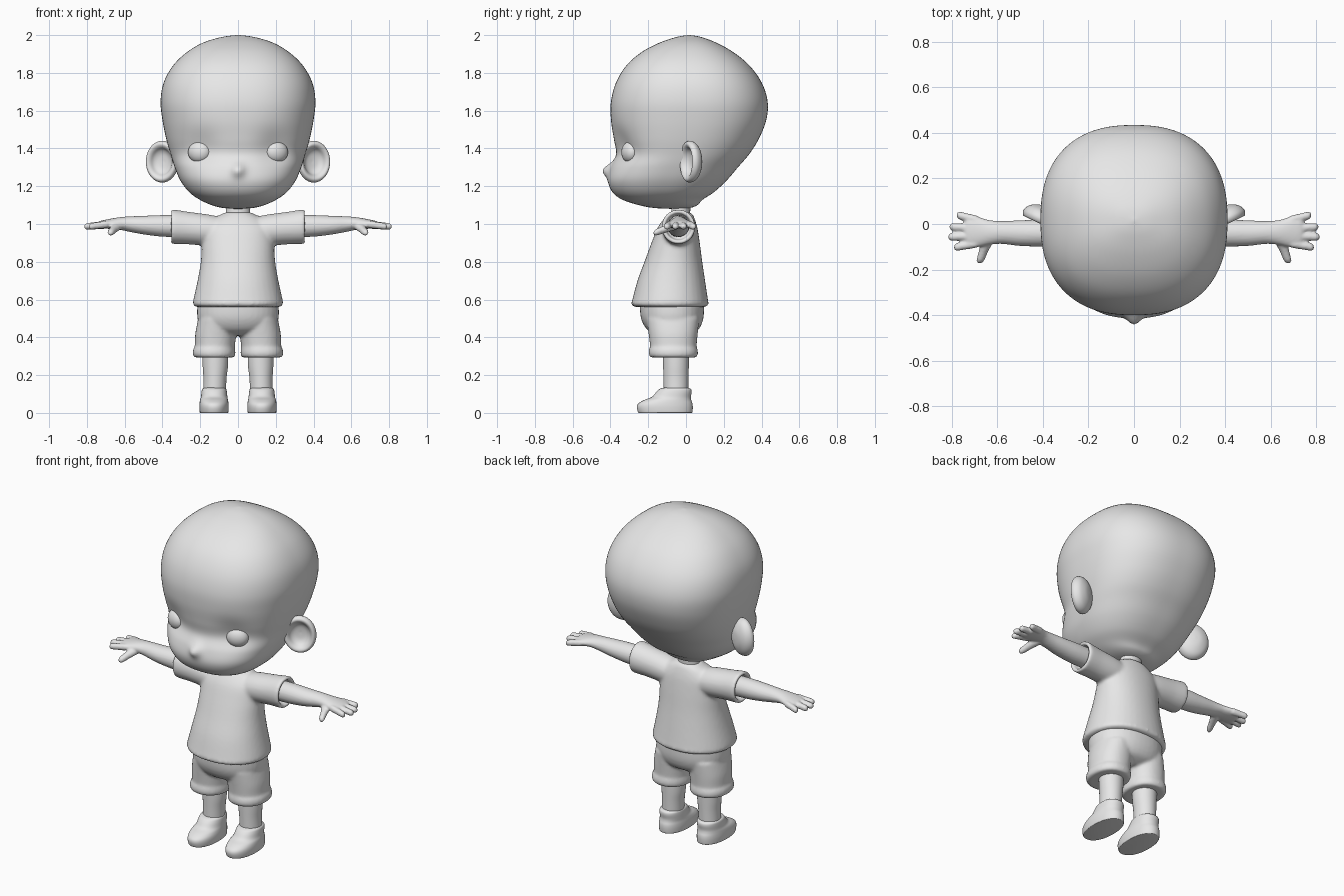
import bpy, bmesh, math
from mathutils import Matrix, Vector

grey = bpy.data.materials.new("plain_grey")
grey.diffuse_color = (0.8, 0.8, 0.8, 1)


def spline(rows, sub):
    """Smoothly interpolate cross-section rows."""
    out = []
    for i in range(len(rows) - 1):
        p0, p1, p2, p3 = (rows[max(0, min(len(rows) - 1, i + k))] for k in (-1, 0, 1, 2))
        for j in range(sub):
            t = j / sub
            out.append([0.5 * (2 * b + (c - a) * t + (2 * a - 5 * b + 4 * c - d) * t * t
                               + (3 * b - a - 3 * c + d) * t ** 3)
                        for a, b, c, d in zip(p0, p1, p2, p3)])
    return out + [list(rows[-1])]


def loft(bm, axis, rows, n=2.0, seg=40, sub=4, s=1):
    """Superellipse rings (position, centre a, centre b, radius a, radius b); s mirrors x."""
    rings = []
    for t, ca, cb, ra, rb in spline(rows, sub):
        ra, rb, ring = max(ra, 0.001), max(rb, 0.001), []
        for k in range(seg):
            w = 2 * math.pi * k / seg
            c, d = math.cos(w), math.sin(w)
            # ellipse angle with superellipse swell
            r = (abs(c) ** n + abs(d) ** n) ** (-1 / n)
            a, b = ca + ra * r * c, cb + rb * r * d
            x, y, z = {'x': (t, a, b), 'y': (a, t, b), 'z': (a, b, t)}[axis]
            ring.append(bm.verts.new((s * x, y, z)))
        rings.append(ring)
    for p, q in zip(rings, rings[1:]):
        for k in range(seg):
            m = (k + 1) % seg
            bm.faces.new((p[k], p[m], q[m], q[k]))
    bm.faces.new(rings[0][::-1])
    bm.faces.new(rings[-1])


def finish(name, bm, mirror=False, voxel=0, smooth=4):
    bmesh.ops.recalc_face_normals(bm, faces=bm.faces[:])
    me = bpy.data.meshes.new(name)
    bm.to_mesh(me)
    bm.free()
    me.materials.append(grey)
    ob = bpy.data.objects.new(name, me)
    bpy.context.collection.objects.link(ob)
    bpy.ops.object.select_all(action='DESELECT')
    ob.select_set(True)
    bpy.context.view_layer.objects.active = ob
    bpy.ops.object.shade_smooth_by_angle(angle=math.radians(50))
    if voxel:
        rm = ob.modifiers.new("blend", 'REMESH')
        rm.mode = 'VOXEL'
        rm.voxel_size = voxel
        rm.use_smooth_shade = True
        sm = ob.modifiers.new("relax", 'SMOOTH')
        sm.factor, sm.iterations = 0.5, smooth
    if mirror:
        ob.modifiers.new("mirror", 'MIRROR')
    return ob


# Head: rows of height, front, back, half width
head_rows = [(1.08, -.07, -.05, .01), (1.085, -.17, .02, .08), (1.1, -.25, .06, .14),
             (1.13, -.34, .09, .205), (1.17, -.39, .15, .26), (1.23, -.413, .215, .305),
             (1.3, -.4, .275, .335), (1.37, -.37, .335, .357), (1.45, -.382, .385, .38),
             (1.55, -.397, .425, .4), (1.65, -.397, .432, .41), (1.75, -.37, .4, .393),
             (1.84, -.315, .335, .343), (1.91, -.235, .25, .27), (1.96, -.14, .16, .185),
             (1.99, -.05, .08, .085), (2.0, .01, .02, .005)]
bm = bmesh.new()
loft(bm, 'z', [(z, 0, (f + b) / 2, w, (b - f) / 2) for z, f, b, w in head_rows],
     n=2.4, seg=128, sub=6)
for v in bm.verts:
    if v.co.y < -0.15:
        x, z = abs(v.co.x), v.co.z
        nose = math.exp(-(x ** 2 + (z - 1.285) ** 2) / (2 * .024 ** 2))
        socket = math.exp(-((x - .2) ** 2 + (z - 1.4) ** 2) / (2 * .065 ** 2))
        v.co.y += .026 * socket - .036 * nose
finish("head", bm)

# Eyes
bm = bmesh.new()
bmesh.ops.create_uvsphere(bm, u_segments=32, v_segments=20, radius=1,
                          matrix=Matrix.Translation((.205, -.297, 1.38))
                          @ Matrix.Rotation(math.radians(22), 4, 'Z')
                          @ Matrix.Diagonal((.062, .042, .056, 1)))
finish("eyes", bm, mirror=True)

# Ears: domed back, dished front, turned outward
bm = bmesh.new()
loft(bm, 'y', [(y, 0, 0, r * .92, r * 1.1) for y, r in
               [(.047, .003), (.042, .045), (.022, .084), (-.005, .1), (-.025, .096),
                (-.032, .084), (-.024, .07), (-.004, .056), (.008, .035), (.012, .003)]])
bmesh.ops.transform(bm, verts=bm.verts[:], matrix=Matrix.Translation((.397, .03, 1.33))
                    @ Matrix.Rotation(math.radians(25), 4, 'Z'))
finish("ears", bm, mirror=True)

# Neck
bm = bmesh.new()
loft(bm, 'z', [(1.0, 0, -.03, .075, .058), (1.06, 0, -.028, .064, .05), (1.15, 0, -.025, .07, .055)])
finish("neck", bm)

# Shirt: flared torso blended with two open sleeves
bm = bmesh.new()
loft(bm, 'z', [(.56, 0, -.085, .2, .17), (.563, 0, -.085, .228, .193), (.577, 0, -.085, .239, .205),
               (.6, 0, -.084, .236, .2), (.7, 0, -.078, .214, .179), (.8, 0, -.067, .197, .153),
               (.9, 0, -.055, .19, .128), (.98, 0, -.045, .18, .105), (1.03, 0, -.035, .13, .08),
               (1.05, 0, -.03, .09, .066), (1.06, 0, -.03, .075, .058)], n=2.15)
for s in (1, -1):
    loft(bm, 'x', [(.08, -.04, .96, .08, .075), (.16, -.04, .968, .085, .083),
                   (.26, -.04, .978, .085, .086), (.335, -.04, .985, .089, .091),
                   (.352, -.04, .985, .088, .09), (.358, -.04, .985, .08, .082),
                   (.35, -.04, .985, .069, .071), (.31, -.04, .985, .064, .066)], s=s)
finish("shirt", bm, voxel=.01, smooth=6)

# Shorts: hips blended with two cuffed legs
bm = bmesh.new()
loft(bm, 'z', [(.41, 0, -.07, .11, .08), (.44, 0, -.07, .185, .135),
               (.5, 0, -.073, .214, .165), (.58, 0, -.075, .215, .17)], n=2.2)
for s in (1, -1):
    loft(bm, 'z', [(.293, .126, -.067, .09, .108), (.296, .126, -.067, .106, .122),
                   (.312, .127, -.067, .113, .13), (.338, .126, -.067, .111, .128),
                   (.352, .123, -.067, .106, .123), (.42, .118, -.068, .108, .13),
                   (.5, .11, -.07, .1, .14)], n=2.2, s=s)
finish("shorts", bm, voxel=.009, smooth=4)

# Arms with hands: wrist, flat palm, four fingers and a thumb
bm = bmesh.new()
loft(bm, 'x', [(.28, -.04, .988, .058, .058), (.4, -.04, .99, .059, .057), (.5, -.04, .994, .056, .049),
               (.58, -.037, 1.0, .05, .04), (.64, -.037, 1.003, .055, .031), (.7, -.033, .999, .07, .024),
               (.735, -.033, .994, .062, .02), (.75, -.033, .992, .02, .008)])
for y0, y1, tip in [(.015, .04, .778), (-.02, -.012, .81), (-.052, -.057, .816), (-.083, -.103, .79)]:
    rows = []
    for k, r in [(0, .01), (.1, .019), (.5, .0185), (.85, .0175), (.95, .013), (1, .002)]:
        rows.append((.68 + (tip - .68) * k, y0 + (y1 - y0) * k, 1.0 - .014 * k, r, r))
    loft(bm, 'x', rows, seg=16)
loft(bm, 'y', [(-.04, .63, .992, .02, .02), (-.08, .645, .985, .027, .023), (-.12, .66, .97, .021, .02),
               (-.155, .672, .957, .018, .018), (-.168, .676, .953, .012, .012),
               (-.174, .678, .951, .002, .002)], seg=16)
finish("arms", bm, mirror=True, voxel=.006, smooth=3)

# Legs
bm = bmesh.new()
loft(bm, 'z', [(.08, .125, -.053, .06, .064), (.18, .122, -.053, .061, .066),
               (.25, .12, -.053, .067, .068), (.34, .12, -.053, .069, .07)])
finish("legs", bm, mirror=True)

# Shoes: flat sole, rounded toe, ankle collar
bm = bmesh.new()
loft(bm, 'z', [(0, .127, -.11, .072, .139), (.004, .127, -.11, .076, .144), (.03, .127, -.112, .078, .148),
               (.05, .127, -.109, .077, .143), (.068, .127, -.097, .074, .125),
               (.085, .126, -.077, .07, .103), (.112, .126, -.063, .067, .093),
               (.127, .126, -.057, .063, .082), (.134, .126, -.054, .05, .06)], n=2.2)
finish("shoes", bm, mirror=True)
